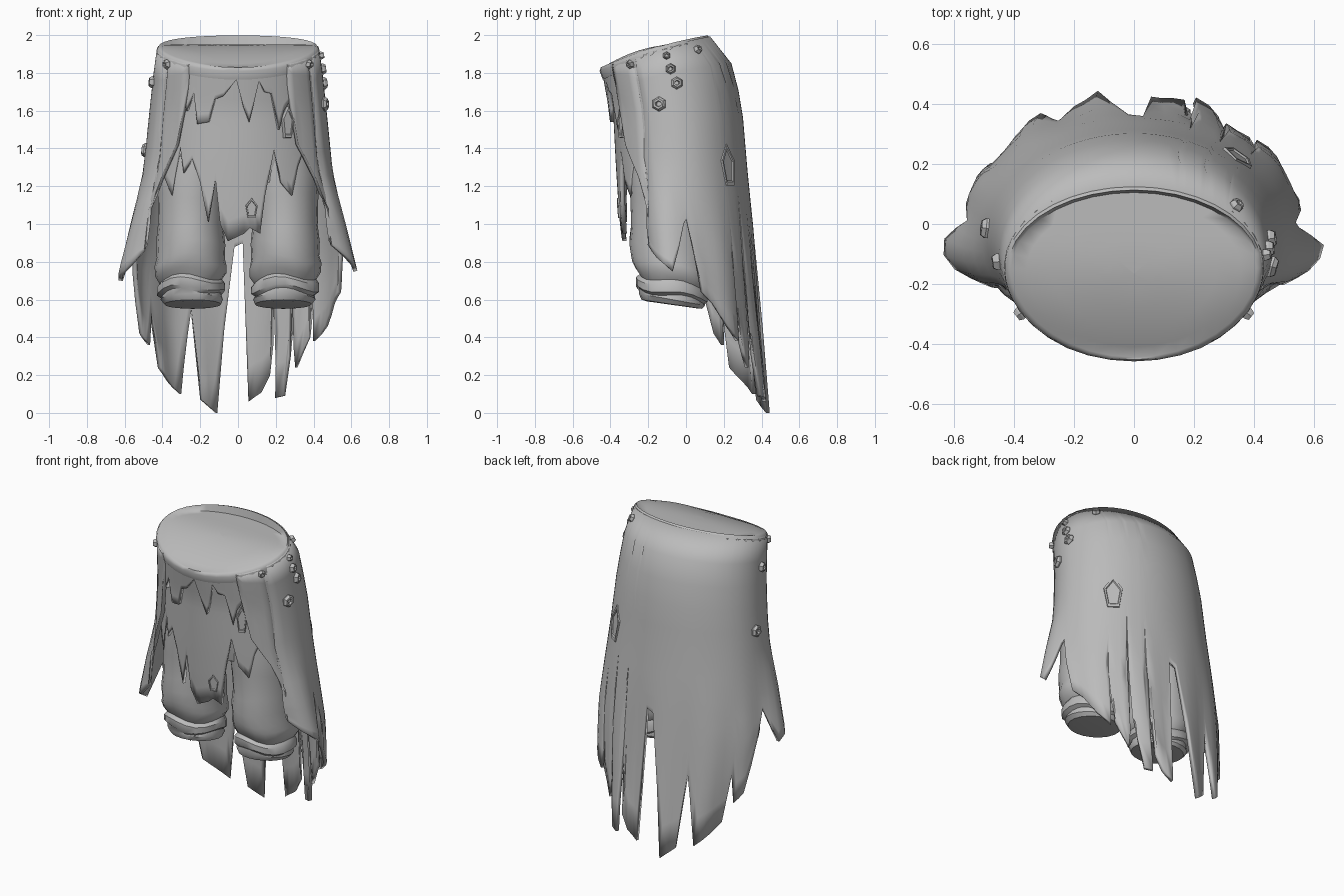
import bpy, bmesh, math
from mathutils import Vector, Matrix

if "Cube" in bpy.data.objects:
    bpy.data.objects.remove(bpy.data.objects["Cube"])

mat = bpy.data.materials.new("worn grey cloth")
mat.diffuse_color = (0.5, 0.5, 0.5, 1)
mat.use_nodes = True
mat.node_tree.nodes["Principled BSDF"].inputs["Base Color"].default_value = mat.diffuse_color

# height, half width, front y, back y of the draped body
PROFILE = [(2.0, .40, -.44, .10), (1.83, .425, -.44, .235), (1.6, .45, -.40, .28),
           (1.3, .48, -.385, .305), (1.0, .515, -.365, .335), (.75, .54, -.33, .355),
           (.4, .52, -.3, .385), (0, .46, -.3, .43)]


def drape(deg, z, off=0.0):
    """Point on the draped surface; 0 degrees is front, +90 is the +x side."""
    zc = min(max(z, 0), 2.0)
    for p, q in zip(PROFILE, PROFILE[1:]):
        if q[0] <= zc <= p[0]:
            t = (p[0] - zc) / (p[0] - q[0])
            a, yf, yb = (p[i] + (q[i] - p[i]) * t for i in (1, 2, 3))
            break
    d = (deg + 180) % 360 - 180
    # side points flare outward, back strips ripple
    off += .095 * max(0, (1.3 - z) / .55) * math.exp(-((abs(d) - 74) / 15) ** 2)
    if abs(d) > 95:
        off -= .016 * math.sin(math.radians(d * 11)) * min(1, max(0, 1.1 - z))
    t = math.radians(deg)
    return Vector(((a + off) * math.sin(t),
                   (yf + yb) / 2 - ((yb - yf) / 2 + off) * math.cos(t), z))


def rim(deg, off=0.0):
    """Height of the slanted, slightly arched waistline at an angle."""
    z = 1.9
    for _ in range(25):
        y = drape(deg, z, off).y
        z = 1.83 + .3 * (y + .45) + .018 * (1 - ((y + .17) / .28) ** 2)
    return z


def finish(name, bm, angle=35, thick=0):
    bmesh.ops.remove_doubles(bm, verts=bm.verts, dist=.0005)
    bmesh.ops.recalc_face_normals(bm, faces=bm.faces)
    me = bpy.data.meshes.new(name)
    bm.to_mesh(me)
    bm.free()
    me.materials.append(mat)
    ob = bpy.data.objects.new(name, me)
    bpy.context.collection.objects.link(ob)
    bpy.context.view_layer.objects.active = ob
    ob.select_set(True)
    bpy.ops.object.shade_smooth_by_angle(angle=math.radians(angle))
    ob.select_set(False)
    if thick:
        mod = ob.modifiers.new("cloth thickness", 'SOLIDIFY')
        mod.thickness, mod.offset = thick, 0
    return ob


def skin(bm, grid, closed=False):
    rows = [[bm.verts.new(p) for p in r] for r in grid]
    n = len(rows[0])
    for r, s in zip(rows, rows[1:]):
        for i in range(n if closed else n - 1):
            j = (i + 1) % n
            bm.faces.new((r[i], r[j], s[j], s[i]))
    return rows


def ragged(name, hem, mid, off, start=9):
    """Cloth sheet hanging from the waistline, or from start, to a torn hem of (angle, z)."""
    cols = []
    for (a, za), (b, zb) in zip(hem, hem[1:]):
        n = max(1, math.ceil(abs(b - a) / 6))
        cols += [(a + (b - a) * k / n, za + (zb - za) * k / n) for k in range(n)]
    cols.append(hem[-1])
    grid = []
    for deg, low in cols:
        top = min(start, rim(deg, off) - .012)
        m = max(mid, low + .06 * (top - low))
        zs = [top + (m - top) * k / 7 for k in range(7)] + [m + (low - m) * k / 5 for k in range(6)]
        grid.append([drape(deg, z, off) for z in zs])
    bm = bmesh.new()
    skin(bm, grid)
    return finish(name, bm, 40, .022)


def by_x(pairs):
    return [(math.degrees(math.asin(x / .47)), z) for x, z in pairs]


# Long torn cape, open at the front
right = [(36, 1.72), (41, 1.42), (54, 1.25), (62, 1.08), (60.5, .89), (69, .82), (79, .75), (90, 1.0),
         (93, 1.03), (100, .64), (109, .58), (120, .46), (130, .38), (131, .5), (132.5, 1.0),
         (133.5, .4), (141, .24), (144, .34), (146, 1.15), (148, .3), (150, .09), (156, .08), (157, .25),
         (159, 1.1), (160.5, .2), (165, .11), (173, .06), (177, .9)]
left = [(182, .88), (194, 0), (205, .07), (208, .55), (211, .4), (218, .1), (238, .24),
        (241, .55), (245, .36), (252, .42), (262, .75), (268, .92), (279, .70), (291, .76),
        (300, .86), (299, 1.08), (307, 1.25), (318, 1.42), (324, 1.72)]
ragged("torn_cape", right + left, 1.0, .008)

# Upper torn layer at the belly
ragged("belly_cloth", by_x([(-.33, 1.72), (-.28, 1.6), (-.25, 1.7), (-.22, 1.53), (-.16, 1.54), (-.13, 1.66),
                            (-.08, 1.68), (-.01, 1.765), (.03, 1.62), (.06, 1.54), (.08, 1.61), (.12, 1.76),
                            (.15, 1.7), (.19, 1.69), (.22, 1.5), (.25, 1.6), (.33, 1.72)]), 1.78, -.003)

# Long front apron, tucked under the belly cloth
ragged("front_apron", by_x([(-.45, 1.3), (-.41, 1.28), (-.39, 1.25), (-.34, 1.15), (-.32, 1.42), (-.29, 1.27),
                            (-.25, 1.35), (-.2, 1.22), (-.15, 1.01), (-.12, 1.24), (-.09, 1.0), (-.05, .91),
                            (.03, .95), (.06, .98), (.11, .95), (.14, 1.15), (.2, 1.4), (.23, 1.22), (.28, 1.15),
                            (.32, 1.3), (.37, 1.42), (.45, 1.35)]), 1.45, -.025, 1.82)

# Hips under the cloth
angles = range(0, 360, 10)
bm = bmesh.new()
grid = [[drape(d, z, off) for d in angles] for z, off in ((1.5, -.05), (1.35, -.055), (1.22, -.075))]
bm.faces.new(skin(bm, grid, True)[-1])
finish("hips", bm)

# Waist top: rolls over the front, sinks behind a raised back rim
bm = bmesh.new()
mid = Vector((0, -.165, 1.916))
edge = [drape(d, rim(d, .012), .012) for d in angles]
grid = [[drape(d, rim(d, .012) - drop, off) for d in angles] for drop, off in ((.065, .012), (.02, .021))]
grid.append(edge)
for s in (.97, .85, .65, .4, .2, .001):
    ring = []
    for p in edge:
        q = mid + (p - mid) * s
        q.z = 1.95 - .12 * (max(0, -.05 - q.y) / .39) ** 2
        if s > .9:
            q.z = min(q.z, p.z + .004)
        ring.append(q)
    grid.append(ring)
skin(bm, grid, True)
finish("waist_top", bm, 70)

# Trouser legs with rolled cuffs: z, centre x, centre y, half width, half depth, slant
LEG = [(1.36, .22, -.08, .2, .22, 0), (1.26, .235, -.08, .195, .22, 0), (1.15, .245, -.085, .18, .21, 0),
       (1.0, .25, -.09, .172, .2, 0), (.9, .25, -.09, .183, .21, .04), (.82, .25, -.085, .18, .205, .08),
       (.78, .252, -.08, .19, .205, .12), (.73, .25, -.07, .188, .195, .15), (.695, .25, -.07, .165, .175, .18),
       (.675, .25, -.075, .18, .19, .18), (.635, .25, -.075, .18, .19, .18), (.62, .248, -.075, .158, .175, .18),
       (.60, .245, -.075, .165, .175, .18), (.575, .24, -.075, .15, .16, .15), (.572, .24, -.075, .12, .13, .14)]
for side, label in ((1, "right"), (-1, "left")):
    bm = bmesh.new()
    grid = []
    for z, cx, cy, rx, ry, tilt in LEG:
        ring = []
        for i in range(20):
            t = math.tau * i / 20
            dx, dy = rx * math.cos(t), ry * math.sin(t)
            fold = .014 * math.sin(3 * t + z * 9 + side) if .6 < z < 1.2 else 0
            ring.append((side * (cx + dx), cy + dy, z - tilt * dy + fold))
        grid.append(ring)
    bm.faces.new(skin(bm, grid, True)[-1])
    finish(label + "_trouser_leg", bm, 40)


def frame_at(deg, z, off):
    """Matrix whose z axis points out of the drape and y axis runs up it."""
    p = drape(deg, z, off)
    u = (drape(deg + 2, z, off) - drape(deg - 2, z, off)).normalized()
    v = (drape(deg, z + .03, off) - drape(deg, z - .03, off)).normalized()
    n = u.cross(v).normalized()
    m = Matrix((u, n.cross(u), n)).transposed().to_4x4()
    m.translation = p
    return m


def ring_stack(name, deg, z, off, sx, sy, sides, levels):
    """Lathe of (scale, height) levels standing out from the drape."""
    m = frame_at(deg, z, off)
    grid = [[m @ Vector((s * sx * math.sin(math.tau * i / sides),
                         s * sy * math.cos(math.tau * i / sides), h)) for i in range(sides)]
            for s, h in levels]
    bm = bmesh.new()
    bm.faces.new(skin(bm, grid, True)[-1])
    finish(name, bm, 25)


# Small studs on the upper sides
STUDS = [(58, 1.845, .022), (94, 1.89, .02), (93, 1.82, .028), (96, 1.745, .032), (78, 1.635, .038),
         (128, 1.92, .024), (-58, 1.845, .025), (-84, 1.75, .03), (-95, 1.39, .036)]
for deg, z, r in STUDS:
    ring_stack("stud", deg, z, .014, r, r, 6, [(1, -.01), (1.05, .012), (.75, .026), (.45, .026), (.35, .014)])

# Long pointed tears with raised edges
for deg, z, off, w, h in ((35, 1.53, .0, .03, .085), (8.5, 1.08, -.022, .032, .055), (136, 1.3, .01, .055, .115)):
    ring_stack("pointed_tear", deg, z, off, w, h, 5, [(1.1, -.01), (1.05, .016), (.85, .016), (.78, .01)])
